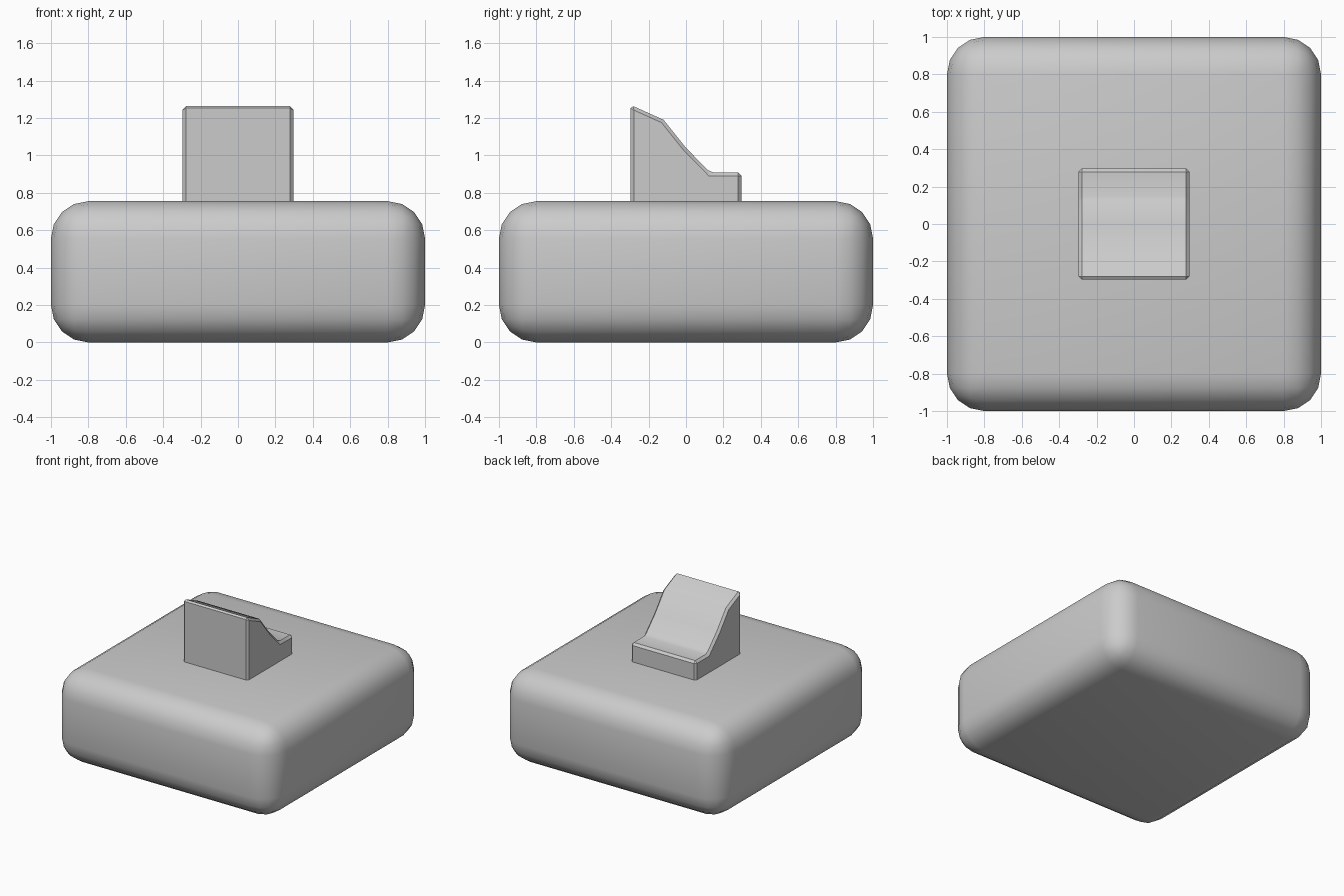
import bpy, bmesh, math

if "Cube" in bpy.data.objects:
    bpy.data.objects.remove(bpy.data.objects["Cube"])


def extrude_profile(name, profile, half_width):
    """Solid made by extruding a (y, z) profile along x."""
    bm = bmesh.new()
    face = bm.faces.new([bm.verts.new((-half_width, y, z)) for y, z in profile])
    side = bmesh.ops.extrude_face_region(bm, geom=[face])["geom"]
    moved = [v for v in side if isinstance(v, bmesh.types.BMVert)]
    bmesh.ops.translate(bm, verts=moved, vec=(2 * half_width, 0, 0))
    bmesh.ops.recalc_face_normals(bm, faces=bm.faces)
    mesh = bpy.data.meshes.new(name)
    bm.to_mesh(mesh)
    bm.free()
    obj = bpy.data.objects.new(name, mesh)
    bpy.context.collection.objects.link(obj)
    return obj


def bevel_and_smooth(obj, width, segments, angle):
    mod = obj.modifiers.new("Bevel", "BEVEL")
    mod.width = width
    mod.segments = segments
    mod.limit_method = "ANGLE"
    mod.angle_limit = math.radians(30)
    bpy.ops.object.select_all(action="DESELECT")
    obj.select_set(True)
    bpy.context.view_layer.objects.active = obj
    bpy.ops.object.modifier_apply(modifier=mod.name)
    bpy.ops.object.shade_smooth_by_angle(angle=math.radians(angle))


# Rounded square base block
base = extrude_profile("keycap_base", [(-1, 0), (1, 0), (1, 0.755), (-1, 0.755)], 1.0)
base.name = "base_block"
bevel_and_smooth(base, 0.2, 4, 40)

# Sloped stem on top, tall at the front and stepping down to the back
stem = extrude_profile("sloped_stem", [
    (-0.297, 0.70), (0.297, 0.70), (0.297, 0.908), (0.13, 0.908),
    (0.0, 1.04), (-0.12, 1.19), (-0.297, 1.27)], 0.297)
bevel_and_smooth(stem, 0.018, 1, 30)
